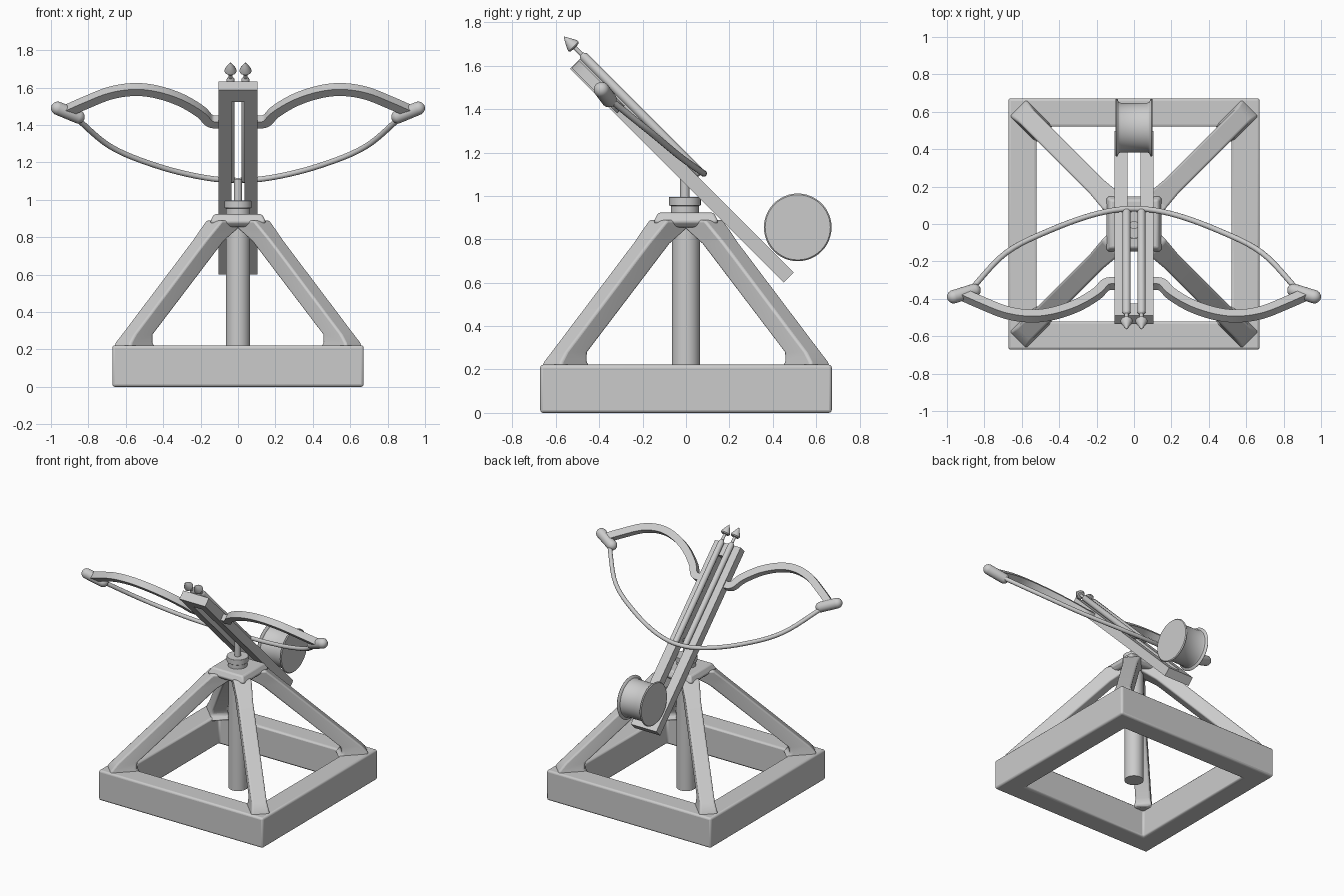
import bpy, bmesh, math
from mathutils import Vector

if "Cube" in bpy.data.objects:
    bpy.data.objects.remove(bpy.data.objects["Cube"])

TILT = math.radians(-45)   # pitch of the firing deck: local -y points forward and up


def make(name, verts, faces, tilt=False, bevel=0, mirror="", angle=35):
    me = bpy.data.meshes.new(name)
    me.from_pydata([tuple(v) for v in verts], [], faces)
    bm = bmesh.new()
    bm.from_mesh(me)
    bmesh.ops.recalc_face_normals(bm, faces=bm.faces)
    bm.to_mesh(me)
    bm.free()
    ob = bpy.data.objects.new(name, me)
    bpy.context.collection.objects.link(ob)
    if tilt:
        ob.rotation_euler.x = TILT
    bpy.ops.object.select_all(action='DESELECT')
    ob.select_set(True)
    bpy.context.view_layer.objects.active = ob
    bpy.ops.object.shade_smooth_by_angle(angle=math.radians(angle))
    if bevel:
        b = ob.modifiers.new("bevel", 'BEVEL')
        b.width, b.segments, b.limit_method = bevel, 3, 'ANGLE'
        b.angle_limit = math.radians(40)
    if mirror:
        m = ob.modifiers.new("mirror", 'MIRROR')
        m.use_axis = ('X' in mirror, 'Y' in mirror, False)
    return ob


def loft(name, rings, **kw):
    n = len(rings[0])
    verts = [v for r in rings for v in r]
    faces = [(k * n + i, k * n + (i + 1) % n, (k + 1) * n + (i + 1) % n, (k + 1) * n + i)
             for k in range(len(rings) - 1) for i in range(n)]
    faces += [tuple(range(n)), tuple(range(len(verts) - n, len(verts)))]
    return make(name, verts, faces, **kw)


def sweep(name, path, radii, n=20, **kw):
    """Round tube along a path with one radius per point."""
    path = [Vector(p) for p in path]
    rings = []
    for i, p in enumerate(path):
        t = (path[min(i + 1, len(path) - 1)] - path[max(i - 1, 0)]).normalized()
        up = Vector((0, 0, 1)) if abs(t.z) < 0.9 else Vector((0, 1, 0))
        a = t.cross(up).normalized()
        b = t.cross(a)
        rings.append([p + radii[i] * (a * math.cos(w) + b * math.sin(w))
                      for w in (2 * math.pi * k / n for k in range(n))])
    return loft(name, rings, **kw)


def lathe(name, start, axis, profile, n=32, **kw):
    start, axis = Vector(start), Vector(axis)
    return sweep(name, [start + axis * d for d, r in profile], [r for d, r in profile], n, **kw)


def smooth_path(pts, steps=6):
    """Catmull-Rom curve through the points."""
    p = [Vector(q) for q in pts]
    p = [2 * p[0] - p[1]] + p + [2 * p[-1] - p[-2]]
    out = []
    for i in range(1, len(p) - 2):
        a, b, c, d = p[i - 1:i + 3]
        for s in range(steps):
            t = s / steps
            out.append(0.5 * (2 * b + (c - a) * t + (2 * a - 5 * b + 4 * c - d) * t * t
                              + (3 * b - a - 3 * c + d) * t ** 3))
    return out + [p[-2]]


def frame(name, xo, xi, yo, yi, z0, z1, **kw):
    """Rectangular frame with a rectangular opening."""
    def rect(x, y, z):
        return [(-x, y[0], z), (x, y[0], z), (x, y[1], z), (-x, y[1], z)]
    rings = [rect(xo, yo, z0), rect(xo, yo, z1), rect(xi, yi, z1), rect(xi, yi, z0)]
    verts = [v for r in rings for v in r]
    faces = [(k * 4 + i, k * 4 + (i + 1) % 4, (k + 1) % 4 * 4 + (i + 1) % 4, (k + 1) % 4 * 4 + i)
             for k in range(4) for i in range(4)]
    return make(name, verts, faces, **kw)


# Square ground frame
frame("base_frame", 0.672, 0.52, (-0.672, 0.672), (-0.52, 0.52), 0, 0.222, bevel=0.014)

# Four leaning legs, flared where they meet the frame and the top plate
rings = []
for z, outer, inner, hw in [(0.2, 0.625, 0.475, 0.066), (0.235, 0.617, 0.495, 0.06),
                            (0.28, 0.588, 0.488, 0.052), (0.78, 0.211, 0.108, 0.052),
                            (0.84, 0.166, 0.045, 0.058), (0.89, 0.128, 0.0, 0.062)]:
    h = hw / math.sqrt(2)
    rings.append([(outer + h, outer - h, z), (outer - h, outer + h, z),
                  (inner - h, inner + h, z), (inner + h, inner - h, z)])
loft("legs", rings, bevel=0.012, mirror="XY")

# Top plate, central post, swivel collar and spindle
loft("top_plate", [[(-w, -w, z), (w, -w, z), (w, w, z), (-w, w, z)]
                   for z, w in ((0.855, 0.125), (0.88, 0.15), (0.923, 0.128))], bevel=0.01)
lathe("center_post", (0, 0, 0.02), (0, 0, 1), [(0, 0.065), (0.86, 0.065)])
lathe("swivel_collar", (0, -0.005, 0.91), (0, 0, 1),
      [(0, 0.065), (0.045, 0.065), (0.045, 0.073), (0.085, 0.073)], bevel=0.003)
lathe("spindle", (0, -0.005, 0.98), (0, 0, 1), [(0, 0.022), (0.13, 0.022)])

# Tilted deck with a long slot
frame("deck_rails", 0.105, 0.036, (-1.5, -0.106), (-1.408, -0.18), 0.744, 0.808, tilt=True)

# Winding drum with flared rims
half = [(-0.1, 0.15), (-0.094, 0.156), (-0.088, 0.152), (-0.082, 0.138), (-0.07, 0.132)]
lathe("winding_drum", (0, 0.515, 0.855), (1, 0, 0),
      half + [(-d, r) for d, r in reversed(half)], n=48)

# Pair of bolts with pointed heads
lathe("bolts", (0.04, 0, 0.828), (0, -1, 0),
      [(0.728, 0.014), (0.735, 0.021), (1.495, 0.021), (1.505, 0.014), (1.51, 0.01),
       (1.552, 0.01), (1.553, 0.026), (1.56, 0.032), (1.57, 0.031), (1.6, 0.015), (1.624, 0.001)],
      n=20, tilt=True, mirror="X")

# Recurved bow arms with a rectangular section
path = smooth_path([(0.09, -1.225, 0.776), (0.15, -1.235, 0.776), (0.2, -1.304, 0.776),
                    (0.305, -1.392, 0.776), (0.43, -1.452, 0.776), (0.55, -1.472, 0.776),
                    (0.68, -1.446, 0.776), (0.815, -1.372, 0.776), (0.93, -1.3, 0.776)])
rings = []
for i, p in enumerate(path):
    t = (path[min(i + 1, len(path) - 1)] - path[max(i - 1, 0)]).normalized()
    side, up = Vector((t.y, -t.x, 0)) * 0.025, Vector((0, 0, 0.024))
    rings.append([p + side + up, p - side + up, p - side - up, p + side - up])
loft("bow_arms", rings, tilt=True, mirror="X")

# Rounded knobs on the bow tips
a, b, r = Vector((0.855, -1.272, 0.77)), Vector((0.964, -1.328, 0.778)), 0.036
d = (b - a).normalized()
caps = [math.radians(k) for k in (2, 20, 40, 60, 80, 90)]
sweep("tip_knobs", [a - d * r * math.cos(w) for w in caps] + [b + d * r * math.cos(w) for w in reversed(caps)],
      [r * math.sin(w) for w in caps + caps[::-1]], tilt=True, mirror="X")

# Drawn bowstring, one continuous curve from tip to tip
pts = [(0.88, -1.28, 0.772), (0.684, -1.018, 0.8), (0.444, -0.86, 0.815), (0.2, -0.755, 0.832)]
path = smooth_path([(-x, y, z) for x, y, z in pts] + [(0, -0.722, 0.838)] + pts[::-1])
sweep("bowstring", path, [0.015] * len(path), n=12, tilt=True)
